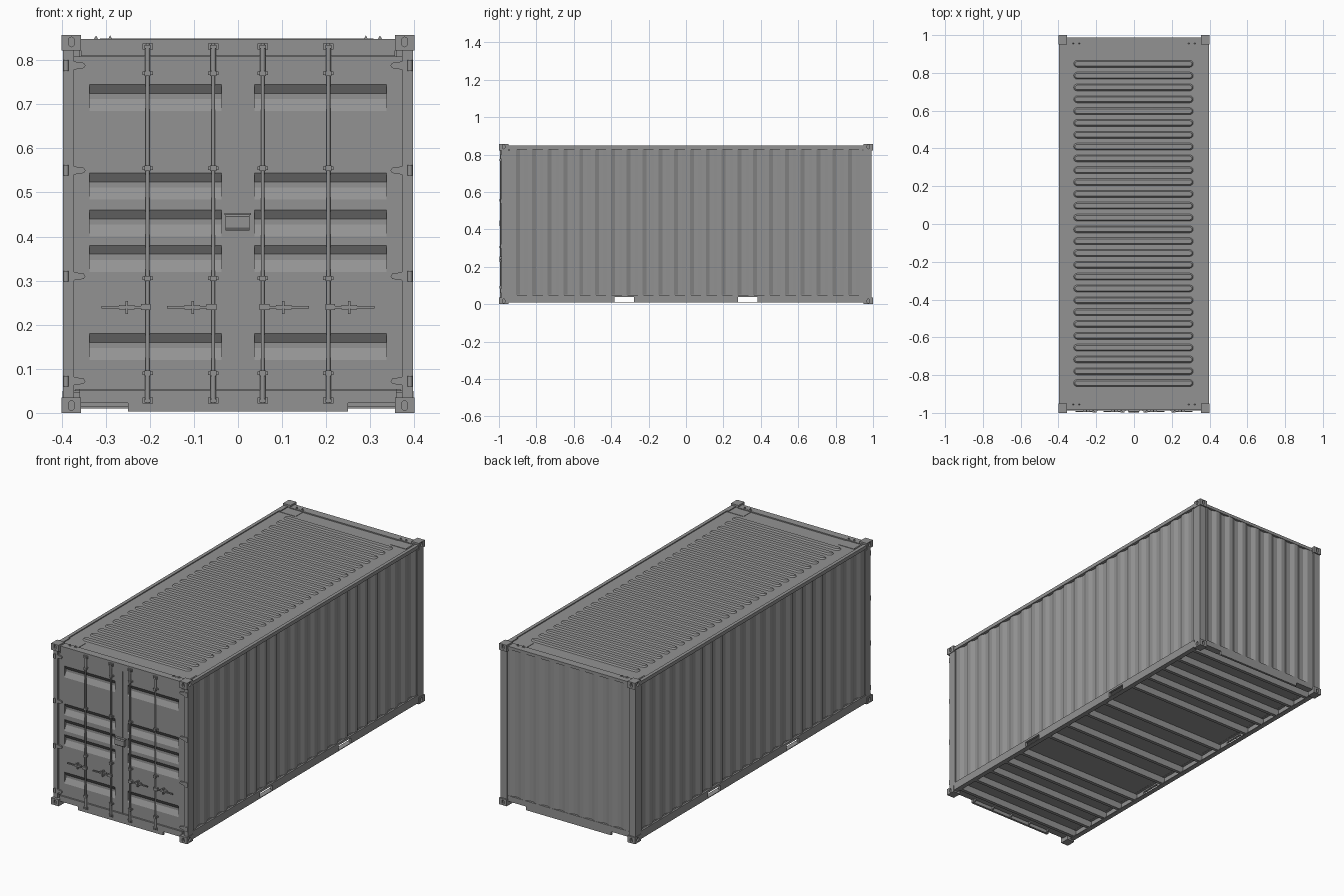
import bpy, bmesh, math
from mathutils import Matrix

if "Cube" in bpy.data.objects:
    bpy.data.objects.remove(bpy.data.objects["Cube"])

GREY = bpy.data.materials.new("dark_grey_paint")
GREY.diffuse_color = (0.29, 0.29, 0.29, 1)
GREY.use_nodes = True
GREY.node_tree.nodes["Principled BSDF"].inputs["Base Color"].default_value = GREY.diffuse_color


def box(bm, x0, x1, y0, y1, z0, z1):
    prism(bm, [(x0, y0), (x1, y0), (x1, y1), (x0, y1)], 'Z', z0, z1)


def place(axis, p, t):
    return {'X': (t, p[0], p[1]), 'Y': (p[0], t, p[1]), 'Z': (p[0], p[1], t)}[axis]


def loft(bm, lower, upper, axis, a, b):
    va = [bm.verts.new(place(axis, p, a)) for p in lower]
    vb = [bm.verts.new(place(axis, p, b)) for p in upper]
    n = len(va)
    faces = [bm.faces.new(va), bm.faces.new(vb[::-1])]
    for i in range(n):
        j = (i + 1) % n
        faces.append(bm.faces.new((va[i], vb[i], vb[j], va[j])))
    bmesh.ops.recalc_face_normals(bm, faces=faces)


def prism(bm, pts, axis, a, b):
    loft(bm, pts, pts, axis, a, b)


def rod(bm, x, y, z0, z1, r, n=10):
    bmesh.ops.create_cone(bm, cap_ends=True, segments=n, radius1=r, radius2=r, depth=z1 - z0,
                          matrix=Matrix.Translation((x, y, (z0 + z1) / 2)))


def stadium(cx, cy, r, half, upright=False, n=6):
    pts = []
    for s in (1, -1):
        for i in range(n + 1):
            a = math.pi * (i / n - 0.5)
            u, v = s * (half + r * math.cos(a)), s * r * math.sin(a)
            pts.append((cx - v, cy + u) if upright else (cx + u, cy + v))
    return pts


def finish(bm, name, mirror="", smooth=False):
    me = bpy.data.meshes.new(name)
    bm.to_mesh(me)
    bm.free()
    me.materials.append(GREY)
    ob = bpy.data.objects.new(name, me)
    bpy.context.collection.objects.link(ob)
    if mirror:
        m = ob.modifiers.new("Mirror", 'MIRROR')
        m.use_axis = ('X' in mirror, 'Y' in mirror, False)
        m.use_mirror_merge = False
    if smooth:
        bpy.ops.object.select_all(action='DESELECT')
        ob.select_set(True)
        bpy.context.view_layer.objects.active = ob
        bpy.ops.object.shade_smooth_by_angle(angle=math.radians(40))
    return ob


def corrugation(start, end, count, outer, inner):
    pitch = (end - start) / count
    pts = []
    for i in range(count):
        s = start + i * pitch
        pts += [(s, outer), (s + pitch * 0.25, outer), (s + pitch * 0.5, inner), (s + pitch * 0.75, inner)]
    return pts + [(end, outer), (end + 0.015, outer)]


# Corner castings with oval sockets on the outer faces
for label, z0, z1, top in (("lower", 0, 0.035, False), ("upper", 0.822, 0.857, True)):
    bm = bmesh.new()
    box(bm, 0.356, 0.4, 0.95, 1.0, z0, z1)
    ob = finish(bm, label + "_corner_castings")
    zc = (z0 + z1) / 2 + (0.002 if top else -0.001)
    bm = bmesh.new()
    prism(bm, stadium(0.378, zc, 0.0065, 0.0045, True), 'Y', 0.989, 1.01)
    prism(bm, stadium(0.975, zc, 0.0065, 0.0045, True), 'X', 0.389, 0.41)
    cutter = finish(bm, "socket_cutter")
    cutter.hide_render = True
    mod = ob.modifiers.new("Sockets", 'BOOLEAN')
    mod.operation, mod.object, mod.solver = 'DIFFERENCE', cutter, 'EXACT'
    bpy.context.view_layer.objects.active = ob
    bpy.ops.object.modifier_apply(modifier=mod.name)
    bpy.data.objects.remove(cutter)
    m = ob.modifiers.new("Mirror", 'MIRROR')
    m.use_axis = (True, True, False)
    m.use_mirror_merge = False

# Corner posts
bm = bmesh.new()
box(bm, 0.36, 0.397, 0.94, 0.993, 0.035, 0.822)
box(bm, 0.372, 0.397, -0.987, -0.94, 0.035, 0.822)
finish(bm, "corner_posts", "X")

# Top rails and end headers
bm = bmesh.new()
box(bm, 0.38, 0.398, -0.95, 0.95, 0.828, 0.847)
finish(bm, "top_side_rails", "X")
bm = bmesh.new()
box(bm, -0.356, 0.356, -0.985, -0.945, 0.81, 0.848)
box(bm, -0.36, 0.36, 0.945, 0.988, 0.832, 0.848)
finish(bm, "end_headers")

# Bottom side rails with fork pocket openings
bm = bmesh.new()
box(bm, 0.386, 0.398, -0.95, 0.95, 0.038, 0.05)
box(bm, 0.372, 0.398, -0.95, 0.95, 0.008, 0.012)
for a, b in ((-0.95, -0.383), (-0.277, 0.277), (0.383, 0.95)):
    box(bm, 0.386, 0.398, a, b, 0.012, 0.038)
finish(bm, "bottom_side_rails", "X")

# End sills with a lower centre lip and gussets
bm = bmesh.new()
box(bm, -0.36, 0.36, 0.95, 0.987, 0.022, 0.052)
box(bm, -0.25, 0.25, 0.975, 0.987, 0.003, 0.022)
for i in range(5):
    x = -0.24 + 0.12 * i
    prism(bm, [(0.95, 0.022), (0.975, 0.022), (0.975, 0.005)], 'X', x - 0.003, x + 0.003)
finish(bm, "end_sills", "Y")

# Floor with channel cross members, leaving wide bays for the fork pockets
bm = bmesh.new()
box(bm, -0.388, 0.388, -0.96, 0.96, 0.046, 0.052)
finish(bm, "floor")
bm = bmesh.new()
for y in (0.075, 0.22, 0.44, 0.56, 0.68, 0.80, 0.92):
    for s in (1, -1):
        box(bm, -0.386, 0.386, s * y - 0.003, s * y + 0.003, 0.01, 0.046)
        box(bm, -0.386, 0.386, s * y - 0.015, s * y - 0.003, 0.01, 0.014)
finish(bm, "cross_members")

# Corrugated side and back walls
bm = bmesh.new()
wall = [(-0.945, 0.392)] + corrugation(-0.93, 0.93, 22, 0.392, 0.382)
prism(bm, [(x, y) for y, x in wall] + [(0.372, 0.945), (0.372, -0.945)], 'Z', 0.045, 0.832)
finish(bm, "side_walls", "X")
bm = bmesh.new()
wall = [(-0.36, 0.986)] + corrugation(-0.345, 0.345, 8, 0.986, 0.976)
prism(bm, wall + [(0.36, 0.962), (-0.36, 0.962)], 'Z', 0.045, 0.838)
finish(bm, "back_wall")

# Roof with raised rounded ribs
bm = bmesh.new()
box(bm, -0.385, 0.385, -0.96, 0.96, 0.834, 0.842)
finish(bm, "roof_panel")
bm = bmesh.new()
for i in range(28):
    y = 0.848 - i * 0.0626
    loft(bm, stadium(-0.003, y, 0.0195, 0.298), stadium(-0.003, y, 0.012, 0.298), 'Z', 0.841, 0.849)
finish(bm, "roof_ribs", smooth=True)

# Roof corner plates with low edge bars and small lashing studs
bm = bmesh.new()
box(bm, 0.28, 0.382, 0.885, 0.962, 0.841, 0.844)
box(bm, 0.28, 0.33, 0.951, 0.959, 0.844, 0.8485)
box(bm, 0.371, 0.379, 0.885, 0.955, 0.844, 0.8485)
for x in (0.29, 0.322):
    prism(bm, [(x - 0.005, 0.848), (x + 0.005, 0.848), (x, 0.856)], 'Y', 0.952, 0.958)
finish(bm, "roof_corner_plates", "XY")

# Door leaves: recessed pressings between flat stiles
FACE, DEEP, BACK = -0.98, -0.966, -0.95
bm = bmesh.new()
profile = [(BACK, 0.053), (FACE, 0.053)]
for z in (0.12, 0.32, 0.40, 0.484, 0.685):
    profile += [(FACE, z), (DEEP, z + 0.027), (DEEP, z + 0.04), (FACE, z + 0.06)]
profile += [(FACE, 0.808), (BACK, 0.808)]
prism(bm, profile, 'X', 0.037, 0.337)
box(bm, 0.002, 0.037, FACE, BACK, 0.053, 0.808)
box(bm, 0.337, 0.37, FACE, BACK, 0.053, 0.808)
finish(bm, "doors", "X")

# Door seal strips
bm = bmesh.new()
box(bm, -0.004, 0.008, FACE - 0.002, FACE, 0.053, 0.808)
for s in (-1, 1):
    box(bm, min(s * 0.369, s * 0.375), max(s * 0.369, s * 0.375), FACE - 0.002, BACK, 0.05, 0.81)
finish(bm, "door_seals")

# Locking bars with sleeves, guide brackets and cam ends
bars = bmesh.new()
brackets = bmesh.new()
for x in (0.056, 0.205):
    rod(bars, x, -0.989, 0.022, 0.838, 0.0045)
    for a, b in ((0.032, 0.09), (0.77, 0.828)):
        rod(bars, x, -0.989, a, b, 0.0062)
    for z in (0.09, 0.305, 0.555, 0.77):
        box(brackets, x - 0.007, x + 0.007, -0.997, -0.978, z - 0.006, z + 0.006)
        box(brackets, x - 0.012, x + 0.012, -0.984, -0.978, z - 0.004, z + 0.004)
    for z in (0.028, 0.831):
        box(brackets, x - 0.012, x + 0.012, -0.991, -0.982, z - 0.007, z + 0.007)
        box(brackets, x - 0.007, x + 0.007, -0.997, -0.984, z - 0.004, z + 0.004)
finish(bars, "locking_bars", "X", True)
finish(brackets, "bar_brackets", "X")

# Lock handles with keepers
bm = bmesh.new()
for x in (0.056, 0.205):
    box(bm, x - 0.007, x + 0.015, -0.997, -0.984, 0.233, 0.247)
    box(bm, x + 0.01, x + 0.105, -0.994, -0.989, 0.2365, 0.2425)
    box(bm, x + 0.03, x + 0.065, -0.992, -0.978, 0.234, 0.245)
    box(bm, x + 0.044, x + 0.05, -0.996, -0.978, 0.224, 0.254)
finish(bm, "lock_handles", "X")

# Hinges
bm = bmesh.new()
for z in (0.072, 0.31, 0.55, 0.788):
    prism(bm, [(0.396, z - 0.011), (0.396, z + 0.011), (0.37, z + 0.009), (0.35, z + 0.006),
               (0.346, z), (0.35, z - 0.006), (0.37, z - 0.009)], 'Y', -0.988, -0.978)
    rod(bm, 0.39, -0.988, z - 0.012, z + 0.012, 0.006)
finish(bm, "hinges", "X", True)

# Lock box over the door gap
bm = bmesh.new()
prism(bm, [(-0.978, 0.418), (-0.994, 0.414), (-0.998, 0.42), (-0.998, 0.446), (-0.992, 0.451),
           (-0.978, 0.451)], 'X', -0.028, 0.026)
box(bm, -0.031, 0.029, -0.993, -0.978, 0.449, 0.454)
finish(bm, "lock_box")
